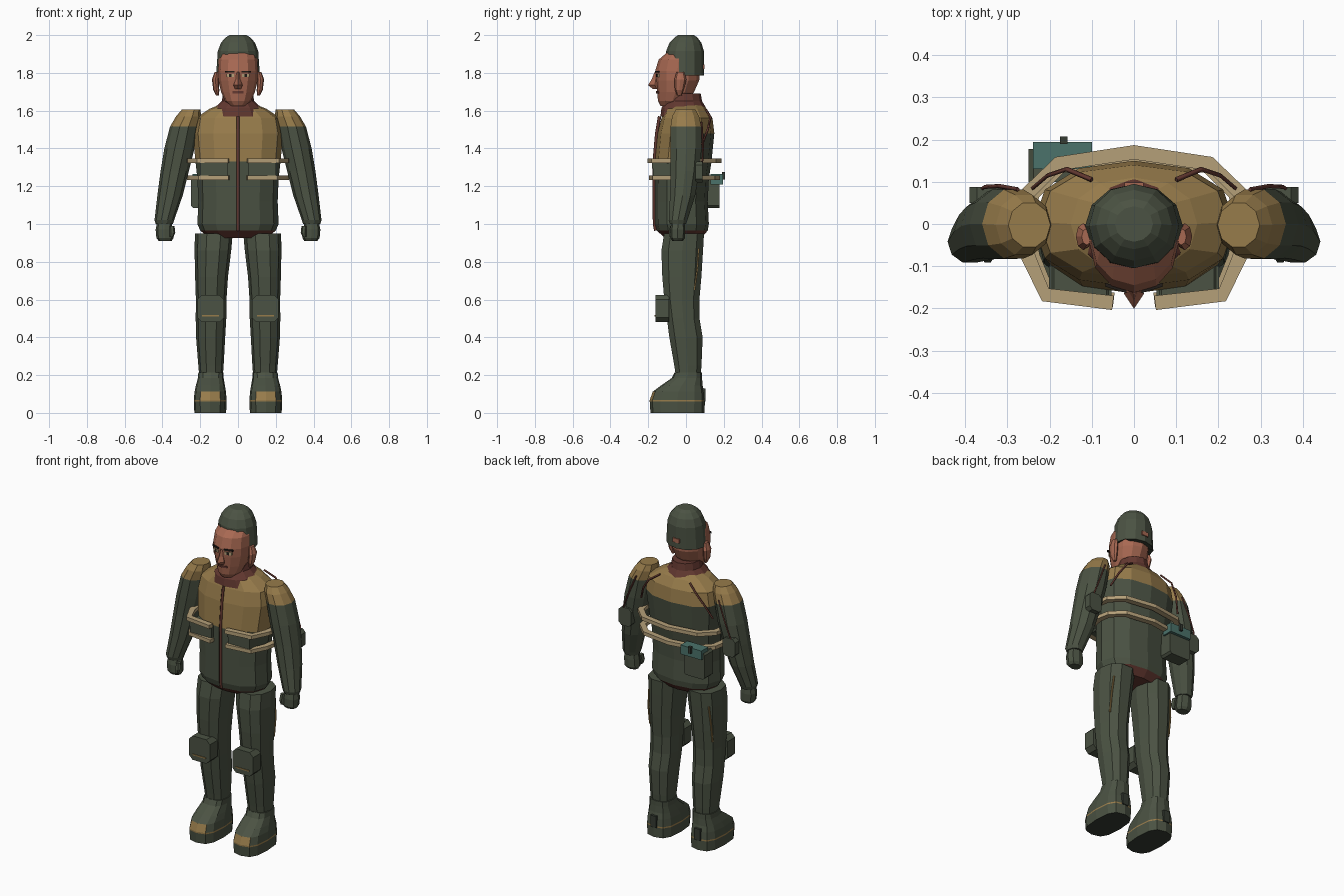
import bpy, bmesh, math
from mathutils import Vector

cube = bpy.data.objects.get("Cube")
if cube:
    bpy.data.objects.remove(cube, do_unlink=True)


def material(name, rgb):
    m = bpy.data.materials.new(name)
    m.use_nodes = True
    m.diffuse_color = (*rgb, 1)
    bsdf = next(n for n in m.node_tree.nodes if n.type == 'BSDF_PRINCIPLED')
    bsdf.inputs["Base Color"].default_value = (*rgb, 1)
    return m


GREEN = material("field green", (.070, .085, .056))
DEEP = material("dark green", (.035, .043, .032))
TAN = material("ochre tan", (.31, .20, .07))
STRAP = material("pale webbing", (.46, .35, .19))
SKIN = material("warm skin", (.39, .14, .085))
RUST = material("rust brown", (.125, .04, .03))
TEAL = material("teal", (.07, .17, .145))
BLACK = material("near black", (.015, .012, .01))
SIDES = (("right", -1), ("left", 1))


def finish(name, bm, mats, rule=None):
    bmesh.ops.recalc_face_normals(bm, faces=bm.faces)
    bm.normal_update()
    if rule:
        for f in bm.faces:
            f.material_index = rule(f.calc_center_median(), f.normal)
    mesh = bpy.data.meshes.new(name)
    bm.to_mesh(mesh)
    bm.free()
    for m in mats:
        mesh.materials.append(m)
    ob = bpy.data.objects.new(name, mesh)
    bpy.context.collection.objects.link(ob)
    return ob


def skin_rings(bm, rings):
    n = len(rings[0])
    for a, b in zip(rings, rings[1:]):
        for i in range(n):
            j = (i + 1) % n
            bm.faces.new((a[i], a[j], b[j], b[i]))
    bm.faces.new(rings[0])
    bm.faces.new(rings[-1])


def loft(name, rings, mats, n=12, s=1, power=1.0, rule=None, lift=None):
    """Stack of rounded rings, each (centre x, centre y, z, radius x, radius y)."""
    def bend(v):
        return math.copysign(abs(v) ** power, v) if abs(v) > 1e-6 else 0
    bm = bmesh.new()
    loops = []
    for k, (cx, cy, z, rx, ry) in enumerate(rings):
        loop = []
        for i in range(n):
            a = math.tau * i / n
            p = Vector((s * (cx + rx * bend(math.cos(a))), cy + ry * bend(math.sin(a)), z))
            if lift:
                p.z = lift(k, p)
            loop.append(bm.verts.new(p))
        loops.append(loop)
    skin_rings(bm, loops)
    return finish(name, bm, mats, rule)


def prism(name, outline, y0, y1, mat, s=1, slope=0):
    """Outline in x and z, pushed through from y0 to y1."""
    bm = bmesh.new()
    skin_rings(bm, [[bm.verts.new((s * x, y + slope * x, z)) for x, z in outline]
                    for y in (y0, y1)])
    return finish(name, bm, [mat])


def box(name, x0, x1, y0, y1, z0, z1, mat, s=1, slope=0):
    return prism(name, [(x0, z0), (x1, z0), (x1, z1), (x0, z1)], y0, y1, mat, s, slope)


def chamfered(x0, x1, z0, z1, c):
    return [(x0 + c, z0), (x1 - c, z0), (x1, z0 + c), (x1, z1 - c),
            (x1 - c, z1), (x0 + c, z1), (x0, z1 - c), (x0, z0 + c)]


def cord(name, pts, radius, mat, s=1):
    cu = bpy.data.curves.new(name, 'CURVE')
    cu.dimensions = '3D'
    cu.bevel_depth = radius
    cu.bevel_resolution = 0
    cu.use_fill_caps = True
    sp = cu.splines.new('POLY')
    sp.points.add(len(pts) - 1)
    for p, (x, y, z) in zip(sp.points, pts):
        p.co = (s * x, y, z, 1)
    cu.materials.append(mat)
    ob = bpy.data.objects.new(name, cu)
    bpy.context.collection.objects.link(ob)


def webbing(name, path, width, z0, z1, mat, s):
    """Flat belt following a path seen from above."""
    bm = bmesh.new()
    pts = [Vector(p) for p in path]
    loops = []
    for i, p in enumerate(pts):
        t = (pts[min(i + 1, len(pts) - 1)] - pts[max(i - 1, 0)]).normalized()
        if abs(p.x) < 1e-5:
            t = Vector((-1, 0))
        o = Vector((t.y, -t.x)) * width / 2
        corners = ((p - o, z0), (p + o, z0), (p + o, z1), (p - o, z1))
        loops.append([bm.verts.new((s * q.x, q.y, z)) for q, z in corners])
    skin_rings(bm, loops)
    finish(name, bm, [mat])


# Jacket: ochre chest and yoke, green lower part, rust hem
loft("jacket", [(0, -.015, .925, .15, .095), (0, -.02, .965, .20, .135),
                (0, -.022, 1.0, .215, .143), (0, -.025, 1.12, .21, .14),
                (0, -.022, 1.24, .215, .143), (0, -.015, 1.33, .225, .15),
                (0, 0, 1.48, .24, .15), (0, .005, 1.56, .225, .135),
                (0, 0, 1.61, .15, .11), (0, 0, 1.63, .1, .09)],
     [GREEN, TAN, RUST], power=.88,
     rule=lambda c, n: 2 if c.z < .96 else int(c.z > 1.49 or (c.z > 1.34 and c.y < .02)))
cord("front_zip", [(0, -.16, .965), (0, -.167, 1.0), (0, -.168, 1.33),
                   (0, -.155, 1.48), (0, -.14, 1.57)], .009, RUST)

# Neck and head
loft("neck_collar", [(0, -.01, 1.57, .15, .125), (0, -.012, 1.615, .125, .118),
                     (0, -.01, 1.65, .086, .095), (0, -.01, 1.69, .078, .088)], [RUST])
loft("head", [(0, -.09, 1.625, .04, .045), (0, -.072, 1.65, .068, .076),
              (0, -.055, 1.70, .09, .098), (0, -.045, 1.76, .104, .115),
              (0, -.045, 1.81, .106, .118), (0, -.04, 1.87, .102, .105),
              (0, -.012, 1.915, .09, .08)], [SKIN])
loft("nose", [(0, -.155, 1.715, .016, .02), (0, -.165, 1.735, .024, .036),
              (0, -.16, 1.765, .012, .022), (0, -.158, 1.805, .008, .008)], [SKIN], n=4)
loft("hat", [(0, -.005, 1.785, .116, .1), (0, -.005, 1.915, .107, .1),
             (0, -.003, 1.96, .09, .084), (0, 0, 1.988, .065, .06), (0, 0, 2.0, .045, .042)],
     [GREEN], lift=lambda k, p: 1.895 if k == 0 and p.y < -.07 else p.z)
box("hat_back_opening", -.022, .022, .09, .098, 1.82, 1.845, SKIN)

# Face features and ears
for side, s in SIDES:
    loft(side + "_ear", [(.108, -.035, 1.68, .008, .012), (.115, -.035, 1.71, .016, .024),
                         (.12, -.03, 1.765, .018, .032), (.112, -.03, 1.805, .012, .02)],
         [SKIN], n=8, s=s)
    box(side + "_eye", .022, .06, -.166, -.158, 1.777, 1.794, STRAP, s, .3)
    box(side + "_pupil", .034, .047, -.168, -.160, 1.777, 1.794, BLACK, s, .3)
    box(side + "_brow", .018, .068, -.169, -.160, 1.802, 1.811, BLACK, s, .3)
    box(side + "_lip", 0, .03, -.158, -.149, 1.692, 1.703, RUST, s, .29)

# Arms, gloves and back details
for side, s in SIDES:
    loft(side + "_sleeve", [(.248, -.002, 1.605, .05, .055), (.262, -.002, 1.57, .066, .075),
                            (.285, 0, 1.515, .075, .086), (.31, 0, 1.4, .08, .087),
                            (.335, -.005, 1.28, .075, .08), (.36, -.018, 1.15, .067, .07),
                            (.39, -.042, 1.02, .052, .052), (.39, -.042, 1.0, .045, .045)],
         [GREEN, TAN], n=10, s=s, rule=lambda c, n: int(c.z > 1.52))
    loft(side + "_glove", [(.39, -.042, 1.02, .036, .034), (.39, -.044, .97, .046, .04),
                           (.387, -.044, .925, .045, .038), (.385, -.044, .91, .034, .028)],
         [GREEN], n=8, s=s, power=.8)
    loft(side + "_thumb", [(.35, -.07, .99, .014, .016), (.347, -.078, .955, .015, .015),
                           (.352, -.078, .93, .01, .01)], [GREEN], n=6, s=s)
    prism(side + "_elbow_pad", chamfered(.305, .39, 1.22, 1.33, .018), .05, .088, GREEN, s)
    cord(side + "_sleeve_cord", [(.275, .082, 1.54), (.32, .09, 1.43), (.355, .088, 1.34),
                                 (.385, .06, 1.25)], .005, RUST, s)
    cord(side + "_shoulder_cord", [(.1, .105, 1.605), (.16, .13, 1.565), (.205, .115, 1.5),
                                   (.24, .085, 1.42)], .006, RUST, s)

# Webbing belts and front pouches
route = [(.05, -.187), (.21, -.168), (.25, -.08), (.263, 0), (.25, .075), (.18, .143), (0, .17)]
for side, s in SIDES:
    for label, z, k in (("upper", 1.335, 1), ("lower", 1.245, .96)):
        webbing(f"{side}_{label}_belt", [(x * k, y * k) for x, y in route], .034,
                z - .011, z + .011, STRAP, s)
    prism(side + "_front_pouch", chamfered(.055, .2, 1.235, 1.33, .01), -.175, -.09, GREEN, s)
    box(side + "_front_pouch_flap", .053, .202, -.18, -.1, 1.295, 1.325, GREEN, s)

# Back pouch with teal lid
prism("back_pouch", chamfered(-.25, -.11, 1.085, 1.245, .012), .1, .178, GREEN)
box("back_pouch_lid", -.24, -.1, .13, .195, 1.21, 1.265, TEAL)
box("back_pouch_clasp", -.176, -.158, .19, .207, 1.235, 1.275, DEEP)

# Trousers, knee pads and boots
for side, s in SIDES:
    loft(side + "_trouser", [(.128, -.01, .95, .1, .11), (.133, -.02, .86, .097, .115),
                             (.14, -.022, .72, .087, .108), (.142, -.022, .6, .081, .097),
                             (.143, -.015, .5, .081, .09), (.145, 0, .4, .077, .092),
                             (.143, .01, .25, .067, .075), (.143, .012, .19, .062, .068)],
         [GREEN], n=10, s=s, power=.85)
    prism(side + "_knee_pad", chamfered(.075, .215, .48, .625, .024), -.162, -.09, GREEN, s)
    box(side + "_knee_pad_stripe", .1, .19, -.166, -.16, .51, .517, TAN, s)
    cord(side + "_trouser_seam", [(.2, .068, .87), (.21, .06, .76), (.21, .045, .65)],
         .005, TAN, s)

    def boot_rule(c, n):
        if c.z < .002:
            return 2
        toe = .068 < c.z < .11 and c.y < -.15 and abs(abs(c.x) - .147) < .04
        return int(toe or .06 < c.z < .068)
    loft(side + "_boot", [(.147, -.045, 0, .084, .143), (.147, -.046, .06, .087, .146),
                          (.147, -.046, .068, .087, .146), (.147, -.04, .112, .083, .136),
                          (.146, -.022, .145, .077, .11), (.144, .005, .185, .068, .08),
                          (.143, .012, .215, .067, .073)],
         [GREEN, TAN, DEEP], s=s, power=.7, rule=boot_rule)
    for i in range(4):
        for x in (.1, .155):
            y = -.15 + .06 * i
            box(f"{side}_tread", x, x + .04, y, y + .04, 0, .006, DEEP, s)
    box(side + "_heel_tab", .128, .166, .075, .104, .06, .13, DEEP, s)
